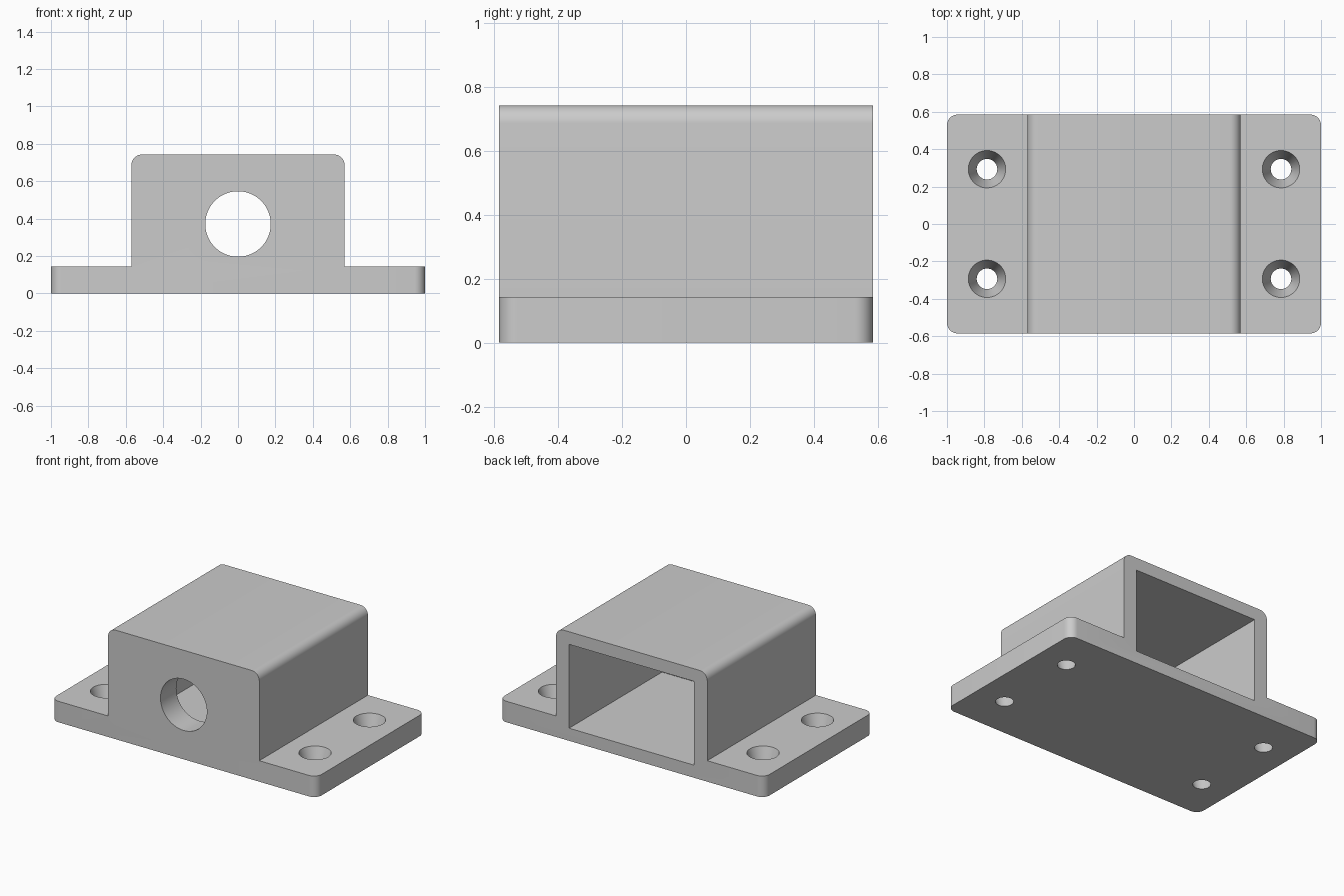
import bpy
import bmesh
from math import radians
from mathutils import Matrix, Vector

default = bpy.data.objects.get("Cube")
if default:
    bpy.data.objects.remove(default, do_unlink=True)

HALF_DEPTH = 0.585
HEIGHT = 0.743
PLATE_H = 0.143
BOX_X = 0.57
FRONT_WALL = 0.17
CORNER = 0.057

grey = bpy.data.materials.new("light grey")
grey.use_nodes = True
colour = (0.6, 0.6, 0.6, 1)
grey.diffuse_color = colour
grey.node_tree.nodes["Principled BSDF"].inputs["Base Color"].default_value = colour


def add_object(name, bm):
    bmesh.ops.recalc_face_normals(bm, faces=bm.faces)
    mesh = bpy.data.meshes.new(name)
    bm.to_mesh(mesh)
    bm.free()
    mesh.materials.append(grey)
    obj = bpy.data.objects.new(name, mesh)
    bpy.context.collection.objects.link(obj)
    return obj


def cone_cutter(name, r_low, r_high, depth, matrix):
    bm = bmesh.new()
    bmesh.ops.create_cone(bm, cap_ends=True, segments=64, radius1=r_low,
                          radius2=r_high, depth=depth, matrix=matrix)
    return add_object(name, bm)


# Housing: stepped profile extruded along y
right_half = [(1, 0), (1, PLATE_H), (BOX_X, PLATE_H), (BOX_X, HEIGHT)]
profile = right_half + [(-x, z) for x, z in reversed(right_half)]
bm = bmesh.new()
face = bm.faces.new([bm.verts.new((x, -HALF_DEPTH, z)) for x, z in profile])
extruded = bmesh.ops.extrude_face_region(bm, geom=[face])["geom"]
bmesh.ops.translate(bm, vec=(0, 2 * HALF_DEPTH, 0),
                    verts=[g for g in extruded if isinstance(g, bmesh.types.BMVert)])
bmesh.ops.recalc_face_normals(bm, faces=bm.faces)


# Round the long top edges and the upright plate corners
def is_rounded(edge):
    a, b = (v.co for v in edge.verts)
    along_y = abs(a.y - b.y) > 1
    top = along_y and min(a.z, b.z) > HEIGHT - 0.01
    corner = not along_y and min(abs(a.x), abs(b.x)) > 0.99 and a.x * b.x > 0
    return top or corner


bmesh.ops.bevel(bm, geom=[e for e in bm.edges if is_rounded(e)], offset=CORNER,
                segments=10, profile=0.5, affect='EDGES')
housing = add_object("bracket_housing", bm)

# Pocket open at the back
cutters = []
y0, y1 = -HALF_DEPTH + FRONT_WALL, HALF_DEPTH + 0.1
bm = bmesh.new()
bmesh.ops.create_cube(bm, size=1, matrix=Matrix.Translation((0, (y0 + y1) / 2, HEIGHT / 2))
                      @ Matrix.Diagonal((0.943, y1 - y0, 0.571, 1)))
cutters.append(add_object("pocket_cutter", bm))

# Round opening in the front wall
cutters.append(cone_cutter("front_hole_cutter", 0.175, 0.175, 0.5,
                           Matrix.Translation((0, -HALF_DEPTH, HEIGHT / 2))
                           @ Matrix.Rotation(radians(90), 4, 'X')))

# Tapered screw holes, extended past both plate faces at the same slope
slope = (0.1 - 0.055) / PLATE_H
margin = 0.02
for sx in (-1, 1):
    for sy in (-1, 1):
        cutters.append(cone_cutter(
            "screw_hole_cutter", 0.055 - slope * margin, 0.1 + slope * margin,
            PLATE_H + 2 * margin,
            Matrix.Translation((sx * 0.786, sy * 0.293, PLATE_H / 2))))

# Cut everything, then drop the cutters
bpy.ops.object.select_all(action='DESELECT')
bpy.context.view_layer.objects.active = housing
housing.select_set(True)
for cutter in cutters:
    cutter.hide_render = True
    mod = housing.modifiers.new("cut", 'BOOLEAN')
    mod.operation = 'DIFFERENCE'
    mod.solver = 'EXACT'
    mod.object = cutter
    bpy.ops.object.modifier_apply(modifier=mod.name)
for cutter in cutters:
    bpy.data.objects.remove(cutter, do_unlink=True)

bpy.ops.object.shade_smooth_by_angle(angle=radians(30))
